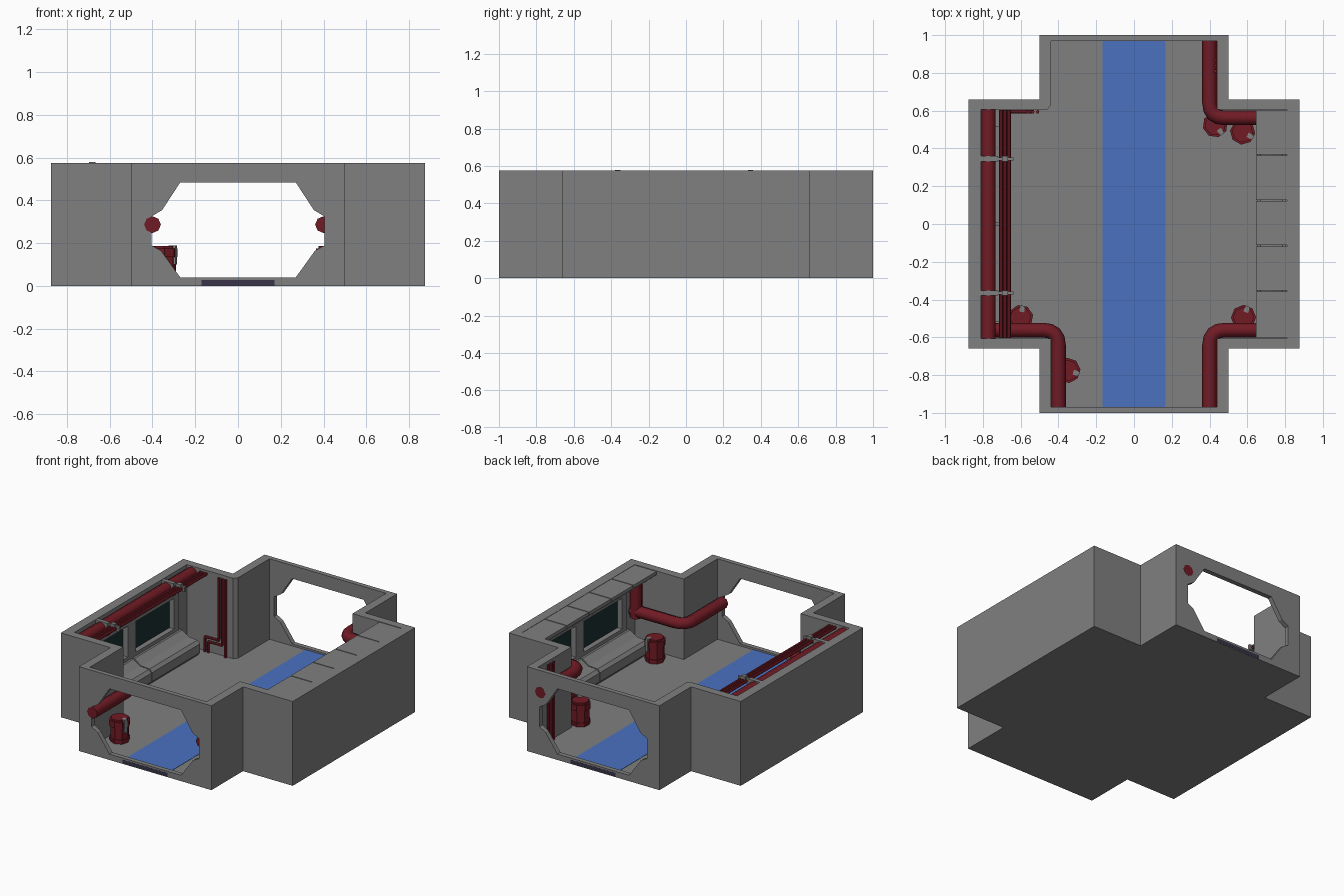
import bpy, bmesh, math
from mathutils import Vector

if "Cube" in bpy.data.objects:
    bpy.data.objects.remove(bpy.data.objects["Cube"])

TOP, FLOOR = 0.575, 0.026


def material(name, rgb):
    m = bpy.data.materials.new(name)
    m.diffuse_color = (*rgb, 1)
    m.use_nodes = True
    m.node_tree.nodes["Principled BSDF"].inputs["Base Color"].default_value = m.diffuse_color
    return m


GREY = material("dark_grey", (0.215, 0.215, 0.215))
RED = material("red_paint", (0.165, 0.011, 0.018))
BLUE = material("blue_strip", (0.07, 0.165, 0.53))
DARK = material("dark_strip_end", (0.04, 0.033, 0.065))
GLASS = material("dark_glass", (0.012, 0.03, 0.03))


def prism(name, pts, axis, a, b, mat=GREY):
    """Extrude a 2D outline along an axis; outline is xy for z, xz for y."""
    def co(p, t):
        return (p[0], p[1], t) if axis == "z" else (p[0], t, p[1])
    bm = bmesh.new()
    lo = [bm.verts.new(co(p, a)) for p in pts]
    hi = [bm.verts.new(co(p, b)) for p in pts]
    bm.faces.new(lo)
    bm.faces.new(hi)
    for i in range(len(pts)):
        j = (i + 1) % len(pts)
        bm.faces.new((lo[i], lo[j], hi[j], hi[i]))
    bmesh.ops.recalc_face_normals(bm, faces=bm.faces)
    me = bpy.data.meshes.new(name)
    bm.to_mesh(me)
    bm.free()
    ob = bpy.data.objects.new(name, me)
    bpy.context.collection.objects.link(ob)
    me.materials.append(mat)
    return ob


def box(name, x, y, z, mat=GREY):
    return prism(name, [(x[0], y[0]), (x[1], y[0]), (x[1], y[1]), (x[0], y[1])],
                 "z", z[0], z[1], mat)


def activate(ob):
    bpy.ops.object.select_all(action="DESELECT")
    ob.select_set(True)
    bpy.context.view_layer.objects.active = ob


def cut(ob, cutter):
    mod = ob.modifiers.new("cut", "BOOLEAN")
    mod.operation, mod.solver, mod.object = "DIFFERENCE", "EXACT", cutter
    activate(ob)
    bpy.ops.object.modifier_apply(modifier=mod.name)
    bpy.data.objects.remove(cutter)


def pipe(name, pts, radius, bend=0.0, res=2):
    """Round pipe along a path with rounded corners."""
    pts = [Vector(p) for p in pts]
    path = [pts[0]]
    for p, q, r in zip(pts, pts[1:], pts[2:]):
        s, e = q + (p - q).normalized() * bend, q + (r - q).normalized() * bend
        for k in range(5):
            t = k / 4
            path.append(s * (1 - t) ** 2 + q * 2 * t * (1 - t) + e * t * t)
    path.append(pts[-1])
    cu = bpy.data.curves.new(name, "CURVE")
    cu.dimensions = "3D"
    cu.bevel_depth, cu.bevel_resolution, cu.use_fill_caps = radius, res, True
    sp = cu.splines.new("POLY")
    sp.points.add(len(path) - 1)
    for sp_pt, p in zip(sp.points, path):
        sp_pt.co = (*p, 1)
    ob = bpy.data.objects.new(name, cu)
    bpy.context.collection.objects.link(ob)
    cu.materials.append(RED)
    activate(ob)
    bpy.ops.object.convert(target="MESH")
    bpy.ops.object.shade_smooth_by_angle(angle=math.radians(50))
    return ob


def cross(X, Y, hx, hy):
    return [(-hx, -hy), (hx, -hy), (hx, -Y), (X, -Y), (X, Y), (hx, Y),
            (hx, hy), (-hx, hy), (-hx, Y), (-X, Y), (-X, -Y), (-hx, -Y)]


# Room shell: cross-shaped walls and floor, one chamfered inner corner
room = prism("room_shell", cross(0.875, 0.66, 0.5, 1.0), "z", 0, TOP)
inner = cross(0.81, 0.605, 0.44, 0.968)
inner[8:9] = [(-0.44, 0.63), (-0.46, 0.605)]
cut(room, prism("cavity", inner, "z", FLOOR, 1))

# Doorways through both end walls
half = [(0.27, 0.04), (0.36, 0.165), (0.405, 0.19), (0.405, 0.325),
        (0.355, 0.355), (0.27, 0.485)]
door = half + [(-x, z) for x, z in reversed(half)]
for a, b in ((-1.1, -0.9), (0.9, 1.1)):
    cut(room, prism("doorway", door, "y", a, b))

# Window recesses in both side walls
for s in (-1, 1):
    xs = sorted((s * 0.79, s * 0.845))
    cut(room, box("recess", xs, (-0.5, 0.5), (0.16, 0.44)))

# Blue floor strip with dark ends showing under the doorways
box("floor_strip", (-0.168, 0.168), (-0.99, 0.99), (0.003, FLOOR + 0.002), BLUE)
for i, s in enumerate((-1, 1)):
    box(f"floor_strip_end_{i}", (-0.17, 0.17), sorted((s * 0.985, s * 1.0008)),
        (0.003, FLOOR + 0.002), DARK)

# Windows and benches, both sides
for s, side in ((-1, "left"), (1, "right")):
    def sx(a, b):
        return sorted((s * a, s * b))
    box(f"window_glass_{side}", sx(0.836, 0.846), (-0.49, 0.49), (0.17, 0.43), GLASS)
    for i, y in enumerate((-0.48, 0.0, 0.48)):
        w = 0.045 if y == 0 else 0.025
        box(f"window_post_{side}_{i}", sx(0.8, 0.846), (y - w, y + w), (0.16, 0.44))
    for i, z in enumerate((0.175, 0.425)):
        box(f"window_rail_{side}_{i}", sx(0.8, 0.846), (-0.5, 0.5), (z - 0.02, z + 0.02))
    bench = [(0.812, FLOOR), (0.67, FLOOR), (0.65, 0.05), (0.65, 0.11),
             (0.67, 0.13), (0.735, 0.135), (0.785, 0.17), (0.812, 0.17)]
    for i, (a, b) in enumerate(((-0.52, -0.004), (0.004, 0.52))):
        prism(f"bench_{side}_{i}", [(s * x, z) for x, z in bench], "y", a, b)

# Overhead ledge on the right, in five panels
edges = (-0.605, -0.355, -0.115, 0.125, 0.365, 0.605)
ledge = [(0.811, 0.573), (0.645, 0.573), (0.645, 0.55), (0.811, 0.41)]
for i, (a, b) in enumerate(zip(edges, edges[1:])):
    prism(f"ledge_panel_{i}", ledge, "y", a + 0.003, b - 0.003)

# Large corner pipes: along the hall, round the corner, to the side wall
R = 0.039
for name, px, py, end, z in (("front_left", -1, -1, 1.0005, 0.287),
                             ("front_right", 1, -1, 0.97, 0.287),
                             ("back_right", 1, 1, 1.0005, 0.425)):
    pipe(f"corner_pipe_{name}",
         [(px * 0.4, py * end, z), (px * 0.4, py * 0.562, z),
          (px * 0.8, py * 0.562, z)], R, 0.08)

# Upright pipes where the front corner pipes meet the side walls
for name, px, top in (("left", -1, 0.53), ("right", 1, 0.47)):
    pipe(f"upright_pipe_{name}", [(px * 0.77, -0.562, 0.245), (px * 0.77, -0.562, top)], R)

# Overhead pipes along the left wall
pipe("overhead_pipe", [(-0.771, -0.605, 0.53), (-0.771, 0.605, 0.53)], R)
for i, x in enumerate((-0.703, -0.682, -0.661)):
    pipe(f"overhead_thin_pipe_{i}", [(x, -0.603, 0.552), (x, 0.603, 0.552)], 0.0105, res=1)

# Clamps holding the overhead pipes
for i, y in enumerate((-0.365, 0.345)):
    yy = (y - 0.014, y + 0.014)
    box(f"clamp_wide_{i}", (-0.815, -0.72), yy, (0.485, 0.573))
    box(f"clamp_narrow_{i}", (-0.72, -0.638), (y - 0.008, y + 0.008), (0.535, 0.57))
    box(f"clamp_cap_{i}", (-0.698, -0.667), yy, (0.535, 0.58))

# Thin riser pipes on the back wall, turning along the wall near the floor
for i, x in enumerate((-0.56, -0.535, -0.51)):
    z = 0.10 + 0.028 * (1 - i)
    pts = [(x, 0.594, 0.555), (x, 0.594, z), (-0.665 + 0.025 * i, 0.594, z),
           (-0.665 + 0.025 * i, 0.594, FLOOR)]
    if i == 2:
        pts = [pts[0], (x, 0.594, FLOOR)]
    pipe(f"back_riser_{i}", pts, 0.0095, 0.012, 1)

# Thin riser pipes on the hall wall
for i, y in enumerate((0.81, 0.84, 0.87)):
    pipe(f"hall_riser_{i}", [(0.43, y, FLOOR), (0.43, y, 0.555)], 0.0095, res=1)


# Canisters: faceted body with rims and a grey tab
def canister(i, x, y, turn):
    def ring(r, a, b, part):
        pts = [(x + r * math.cos(turn + k * math.pi / 4),
                y + r * math.sin(turn + k * math.pi / 4)) for k in range(8)]
        prism(f"canister_{part}_{i}", pts, "z", a, b, RED)
    ring(0.06, FLOOR, 0.165, "body")
    ring(0.067, FLOOR + 0.015, 0.055, "lower_rim")
    ring(0.067, 0.135, 0.175, "upper_rim")
    ring(0.056, 0.165, 0.187, "lid")
    tab = box(f"canister_tab_{i}", (0.03, 0.0635), (-0.013, 0.013), (0.1, 0.19))
    tab.location = (x, y, 0)
    tab.rotation_euler.z = turn + math.pi / 8


for i, (x, y, t) in enumerate(((-0.35, -0.775, -0.7), (-0.6, -0.495, 1.0), (0.58, -0.495, 0.8),
                               (0.43, 0.525, -1.3), (0.575, 0.487, -0.9))):
    canister(i, x, y, t)
